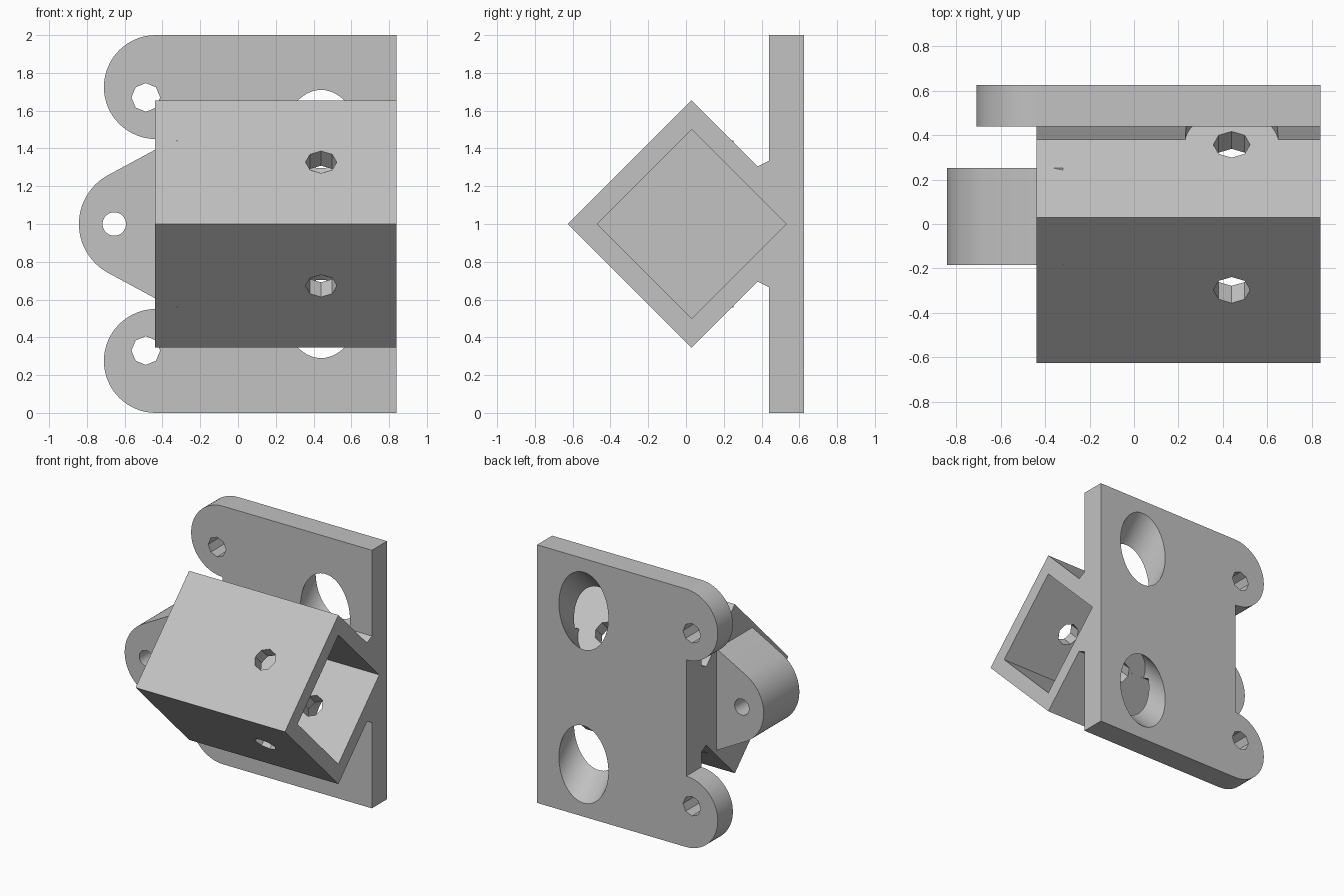
import bpy, bmesh
from math import pi, sin, cos, radians, sqrt
from mathutils import Vector

if "Cube" in bpy.data.objects:
    bpy.data.objects.remove(bpy.data.objects["Cube"], do_unlink=True)

grey = bpy.data.materials.new("plain grey")
grey.use_nodes = True
colour = (0.54, 0.54, 0.54, 1)
grey.diffuse_color = colour
grey.node_tree.nodes["Principled BSDF"].inputs["Base Color"].default_value = colour


def prism(name, points, axis, start, end):
    """Extrude a flat profile along x (profile in y, z) or along y (profile in x, z)."""
    bm = bmesh.new()
    place = (lambda p: (start, p[0], p[1])) if axis == "x" else (lambda p: (p[0], start, p[1]))
    face = bm.faces.new([bm.verts.new(place(p)) for p in points])
    moved = bmesh.ops.extrude_face_region(bm, geom=[face])["geom"]
    step = Vector((end - start, 0, 0)) if axis == "x" else Vector((0, end - start, 0))
    bmesh.ops.translate(bm, vec=step, verts=[v for v in moved if isinstance(v, bmesh.types.BMVert)])
    bmesh.ops.recalc_face_normals(bm, faces=bm.faces)
    mesh = bpy.data.meshes.new(name)
    bm.to_mesh(mesh)
    bm.free()
    mesh.materials.append(grey)
    obj = bpy.data.objects.new(name, mesh)
    bpy.context.collection.objects.link(obj)
    return obj


def rod(location, radius, depth, tilt, sides):
    """Cylinder cutter whose axis is z turned about x."""
    bpy.ops.mesh.primitive_cylinder_add(vertices=sides, radius=radius, depth=depth,
                                        location=location, rotation=(tilt, 0, 0))
    obj = bpy.context.object
    obj.name = "cutter"
    obj.data.materials.append(grey)
    return obj


def combine(target, other, operation):
    mod = target.modifiers.new("solid", "BOOLEAN")
    mod.operation, mod.object, mod.solver = operation, other, "EXACT"
    bpy.context.view_layer.update()
    bpy.context.view_layer.objects.active = target
    bpy.ops.object.modifier_apply(modifier=mod.name)
    bpy.data.objects.remove(other, do_unlink=True)


def arc(cx, cz, r, a, b, steps):
    angles = [radians(a + (b - a) * i / steps) for i in range(steps + 1)]
    return [(cx + r * cos(t), cz + r * sin(t)) for t in angles]


def diamond(y, z, half):
    return [(y, z + half), (y - half, z), (y, z - half), (y + half, z)]


EDGE, END = -0.44, 0.84
MID_Y, HALF = 0.03, 0.655

# Mounting plate with two rounded lobes
outline = [(END, 0), (END, 2)]
outline += arc(-0.435, 1.725, 0.275, 90, 270, 32) + [(EDGE, 1.45)]
outline += [(EDGE, 0.55)] + arc(-0.435, 0.275, 0.275, 90, 270, 32)
bracket = prism("mounting_bracket", outline, "y", 0.44, 0.625)

# Square sleeve on its corner, with the neck joining it to the plate
neck = [(0.38, 0.695), (0.44, 0.665), (0.55, 0.665), (0.55, 1.335), (0.44, 1.335), (0.38, 1.305)]
combine(bracket, prism("sleeve", diamond(MID_Y, 1, HALF)[:3] + neck, "x", EDGE, END), "UNION")

# Socket inside the sleeve, closed at one end
combine(bracket, prism("socket", diamond(MID_Y, 1, 0.5), "x", -0.315, 1), "DIFFERENCE")

# Lobe holes, sleeve screw holes and slanted access holes through the plate
face = HALF / sqrt(2)
for side in (1, -1):
    combine(bracket, rod((-0.488, 0.55, 1 + 0.67 * side), 0.076, 0.5, pi / 2, 8), "DIFFERENCE")
    tilt = -pi / 4 if side > 0 else -3 * pi / 4
    combine(bracket, rod((0.44, MID_Y, 1), 0.083, 2 * face + 0.04, tilt, 8), "DIFFERENCE")
    reach = (face + 0.001 + 1.15) / 2
    spot = (0.44, MID_Y + reach / sqrt(2), 1 + side * reach / sqrt(2))
    combine(bracket, rod(spot, 0.212, 1.15 - face - 0.001, tilt, 64), "DIFFERENCE")

# Hinge ear: rounded wedge rooted in the closed end of the sleeve
wedge = [(-0.32, 0.558), (-0.32, 1.442), (-0.365, 1.433)] + arc(-0.548, 1, 0.294, 118, 242, 40) + [(-0.365, 0.567)]
ear = prism("hinge_ear", wedge, "y", -0.185, 0.252)
combine(ear, rod((-0.655, 0, 1), 0.062, 1, pi / 2, 32), "DIFFERENCE")

# Smooth the curves, keep the corners sharp
for obj in (bracket, ear):
    bpy.ops.object.select_all(action="DESELECT")
    obj.select_set(True)
    bpy.context.view_layer.objects.active = obj
    bpy.ops.object.shade_smooth_by_angle(angle=radians(20))
